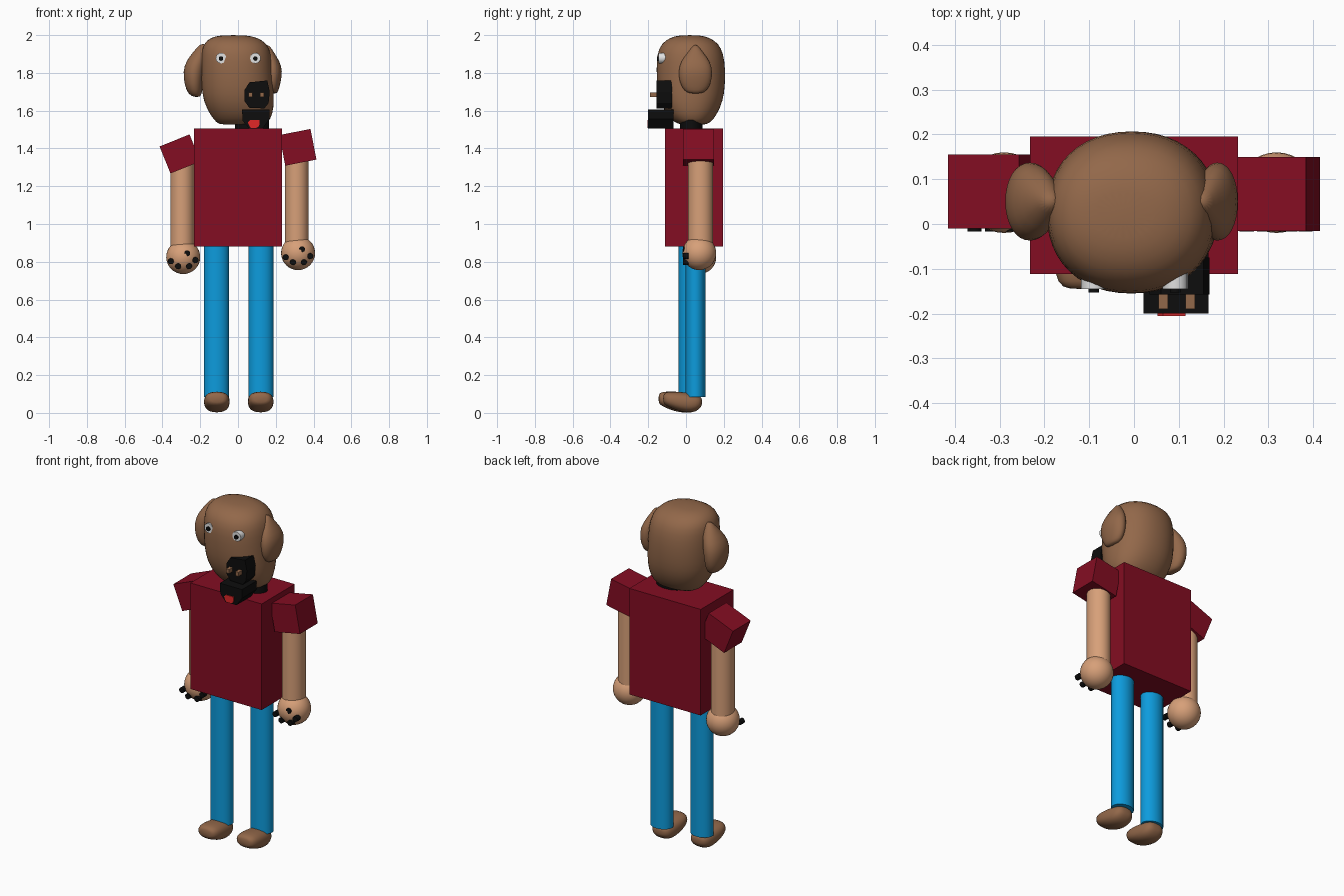
import bpy, bmesh, math
from mathutils import Matrix, Vector

if "Cube" in bpy.data.objects:
    bpy.data.objects.remove(bpy.data.objects["Cube"])


def material(name, rgb):
    m = bpy.data.materials.new(name)
    m.diffuse_color = (*rgb, 1)
    m.use_nodes = True
    m.node_tree.nodes["Principled BSDF"].inputs["Base Color"].default_value = m.diffuse_color
    return m


SHIRT = material("dark red", (0.23, 0.004, 0.016))
BLUE = material("blue", (0.004, 0.33, 0.72))
SKIN = material("tan", (0.68, 0.35, 0.19))
FUR = material("brown", (0.29, 0.138, 0.068))
BLACK = material("black", (0.004, 0.004, 0.004))
WHITE = material("light grey", (0.75, 0.75, 0.75))
RED = material("red", (0.75, 0.02, 0.02))


def finish(bm, name, mat, smooth=None):
    bmesh.ops.recalc_face_normals(bm, faces=bm.faces)
    me = bpy.data.meshes.new(name)
    bm.to_mesh(me)
    bm.free()
    me.materials.append(mat)
    ob = bpy.data.objects.new(name, me)
    bpy.context.collection.objects.link(ob)
    if smooth:
        bpy.ops.object.select_all(action='DESELECT')
        ob.select_set(True)
        bpy.context.view_layer.objects.active = ob
        bpy.ops.object.shade_smooth_by_angle(angle=math.radians(smooth))
    return ob


def box(name, mat, center, size, tilt=0):
    bm = bmesh.new()
    m = Matrix.Translation(center) @ Matrix.Rotation(math.radians(tilt), 4, 'Y') @ Matrix.Diagonal((*size, 1))
    bmesh.ops.create_cube(bm, size=1, matrix=m)
    return finish(bm, name, mat)


def cylinder(name, mat, center, rx, ry, length, axis='Z', sides=32, smooth=40):
    bm = bmesh.new()
    rot = Matrix.Rotation(math.pi / 2, 4, 'X') if axis == 'Y' else Matrix()
    m = Matrix.Translation(center) @ rot @ Matrix.Diagonal((rx, ry, length, 1))
    bmesh.ops.create_cone(bm, cap_ends=True, segments=sides, radius1=1, radius2=1, depth=1, matrix=m)
    return finish(bm, name, mat, smooth)


def ball(name, mat, center, r, seg=32):
    bm = bmesh.new()
    bmesh.ops.create_uvsphere(bm, u_segments=seg, v_segments=seg // 2, radius=r,
                              matrix=Matrix.Translation(center))
    return finish(bm, name, mat, 60)


def loft(name, mat, rings, axis='Z', n=2.2, sides=20):
    """rings: position, min and max of first cross axis, min and max of second."""
    bm = bmesh.new()
    loops = []
    for p, a0, a1, b0, b1 in rings:
        loop = []
        for i in range(sides):
            t = 2 * math.pi * i / sides
            c, s = math.cos(t), math.sin(t)
            a = (a0 + a1) / 2 + (a1 - a0) / 2 * math.copysign(abs(c) ** (2 / n), c)
            b = (b0 + b1) / 2 + (b1 - b0) / 2 * math.copysign(abs(s) ** (2 / n), s)
            loop.append(bm.verts.new((a, b, p) if axis == 'Z' else (a, p, b)))
        loops.append(loop)
    for l0, l1 in zip(loops, loops[1:]):
        for i in range(sides):
            j = (i + 1) % sides
            bm.faces.new((l0[i], l0[j], l1[j], l1[i]))
    bm.faces.new(loops[0])
    bm.faces.new(loops[-1])
    ob = finish(bm, name, mat, 70)
    sub = ob.modifiers.new("smooth", 'SUBSURF')
    sub.levels = sub.render_levels = 1
    return ob


def prism(name, mat, outline, y0, y1):
    bm = bmesh.new()
    face = bm.faces.new([bm.verts.new((x, y0, z)) for x, z in outline])
    ext = bmesh.ops.extrude_face_region(bm, geom=[face])
    verts = [v for v in ext['geom'] if isinstance(v, bmesh.types.BMVert)]
    bmesh.ops.translate(bm, verts=verts, vec=Vector((0, y1 - y0, 0)))
    return finish(bm, name, mat)


# shirt and sleeves
box("shirt", SHIRT, (0, 0.042, 1.193), (0.465, 0.307, 0.625))
box("left_sleeve", SHIRT, (-0.307, 0.073, 1.371), (0.171, 0.165, 0.154), -22)
box("right_sleeve", SHIRT, (0.317, 0.067, 1.406), (0.168, 0.165, 0.165), -11)

# arms, hands and claws
for side, ax, top, hx, hz in (("left", -0.295, 1.36, -0.29, 0.825), ("right", 0.311, 1.38, 0.318, 0.846)):
    cylinder(side + "_arm", SKIN, (ax, 0.077, (top + 0.87) / 2), 0.063, 0.066, top - 0.87)
    ball(side + "_hand", SKIN, (hx, 0.07, hz), 0.09)
    for dx, dz in ((0.021, 0.02), (-0.066, -0.022), (-0.027, -0.048), (0.031, -0.048), (0.065, -0.016)):
        cylinder(side + "_claw", BLACK, (hx + dx, -0.002, hz + dz), 0.016, 0.016, 0.03, 'Y', 16)

# legs and feet
for side, x, y, fx, fy in (("left", -0.114, 0.013, -0.112, -0.012), ("right", 0.122, 0.05, 0.12, 0.013)):
    cylinder(side + "_leg", BLUE, (x, y, 0.49), 0.066, 0.052, 0.81)
    loft(side + "_foot", FUR, [
        (fy - 0.134, fx - 0.035, fx + 0.035, 0.055, 0.095),
        (fy - 0.122, fx - 0.06, fx + 0.06, 0.038, 0.112),
        (fy - 0.07, fx - 0.07, fx + 0.07, 0.015, 0.114),
        (fy - 0.01, fx - 0.068, fx + 0.068, -0.001, 0.108),
        (fy + 0.04, fx - 0.062, fx + 0.062, 0.004, 0.1),
        (fy + 0.066, fx - 0.045, fx + 0.045, 0.03, 0.085),
        (fy + 0.072, fx - 0.02, fx + 0.02, 0.045, 0.07)], 'Y', 2.4)

# head
loft("head", FUR, [
    (1.525, -0.09, 0.13, -0.02, 0.10),
    (1.535, -0.115, 0.16, -0.06, 0.13),
    (1.58, -0.15, 0.185, -0.105, 0.165),
    (1.65, -0.185, 0.193, -0.14, 0.197),
    (1.73, -0.195, 0.19, -0.155, 0.208),
    (1.82, -0.198, 0.185, -0.158, 0.21),
    (1.90, -0.195, 0.178, -0.155, 0.2),
    (1.955, -0.185, 0.155, -0.132, 0.175),
    (1.988, -0.145, 0.105, -0.085, 0.125),
    (2.0, -0.09, 0.04, -0.03, 0.07)], n=2.2, sides=24)

# ears
loft("left_ear", FUR, [
    (1.672, -0.23, -0.205, 0.02, 0.08), (1.685, -0.265, -0.19, -0.012, 0.112),
    (1.74, -0.285, -0.185, -0.037, 0.137), (1.81, -0.293, -0.175, -0.042, 0.142),
    (1.865, -0.275, -0.165, -0.03, 0.13), (1.92, -0.23, -0.16, 0.01, 0.09),
    (1.955, -0.2, -0.17, 0.04, 0.06)], n=2.1, sides=16)
loft("right_ear", FUR, [
    (1.69, 0.17, 0.205, 0.02, 0.08), (1.705, 0.155, 0.215, -0.012, 0.112),
    (1.75, 0.145, 0.227, -0.037, 0.137), (1.81, 0.138, 0.237, -0.042, 0.142),
    (1.86, 0.138, 0.222, -0.03, 0.13), (1.91, 0.138, 0.19, 0.01, 0.09),
    (1.95, 0.135, 0.165, 0.04, 0.06)], n=2.1, sides=16)

# eyes and pupils
for side, x in (("left", -0.09), ("right", 0.092)):
    cylinder(side + "_eye", WHITE, (x, -0.105, 1.878), 0.028, 0.028, 0.08, 'Y', 16)
    cylinder(side + "_pupil", BLACK, (x, -0.148, 1.876), 0.012, 0.012, 0.01, 'Y', 16)

# nose with nostrils
prism("nose", BLACK, [(0.035, 1.71), (0.06, 1.75), (0.155, 1.76), (0.168, 1.70),
                      (0.162, 1.64), (0.14, 1.612), (0.06, 1.615), (0.035, 1.65)], -0.157, -0.075)
for x in (0.065, 0.126):
    box("nostril", FUR, (x, -0.17, 1.684), (0.021, 0.04, 0.024))

# open mouth, tongue and neck
prism("mouth", BLACK, [(0.021, 1.606), (0.166, 1.606), (0.166, 1.555), (0.13, 1.505),
                       (0.06, 1.505), (0.025, 1.545)], -0.2, -0.065)
prism("tongue", RED, [(0.052, 1.538), (0.065, 1.55), (0.115, 1.55), (0.112, 1.518),
                      (0.095, 1.507), (0.065, 1.51)], -0.205, -0.198)
cylinder("neck", BLACK, (0.075, 0.028, 1.525), 0.09, 0.06, 0.05)
